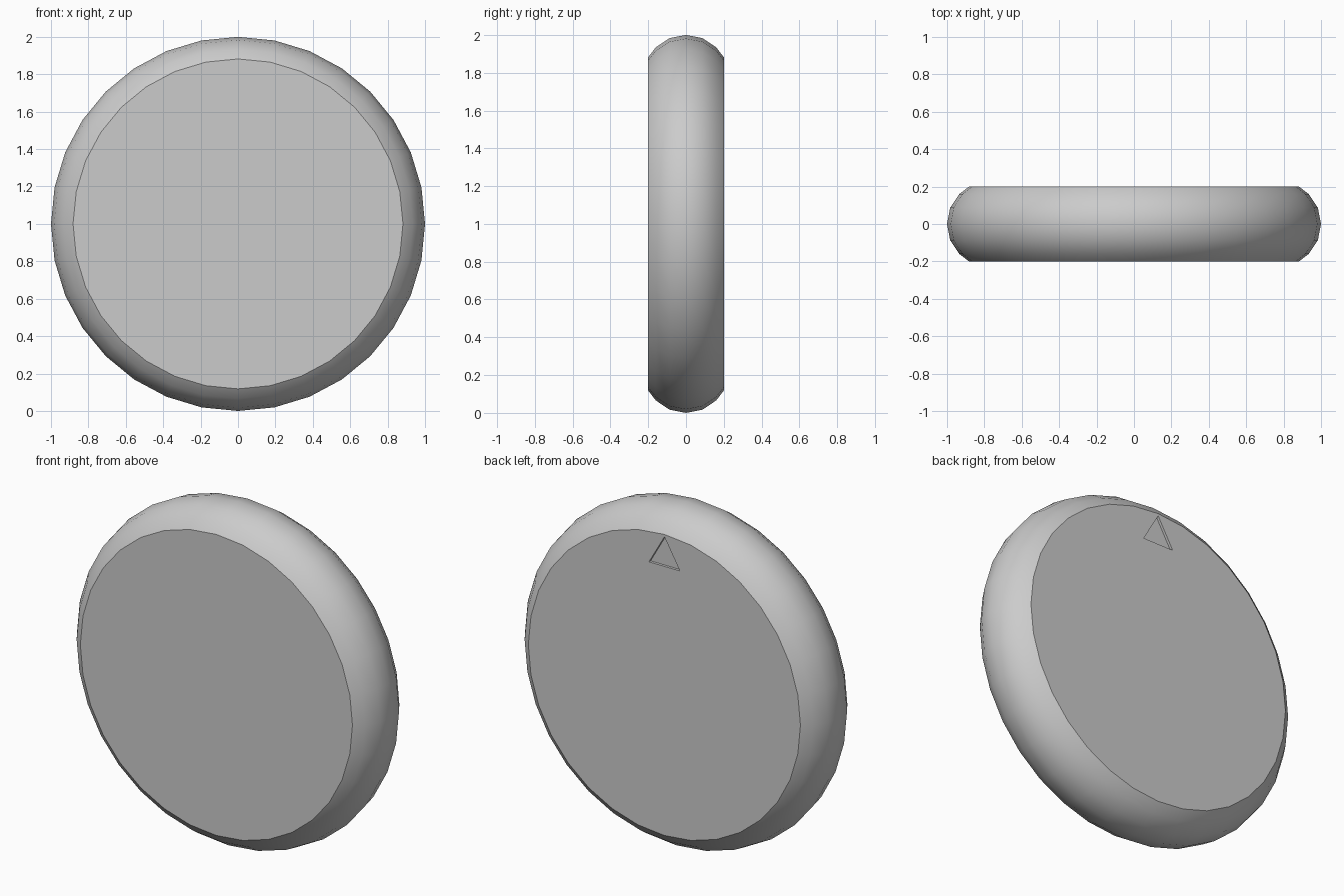
import bpy, bmesh, math
from mathutils import Matrix, Vector

cube = bpy.data.objects.get("Cube")
if cube:
    bpy.data.objects.remove(cube, do_unlink=True)

SEGMENTS = 32
HALF_DEPTH = 0.2
CENTRE = Vector((0, 0, 1))

grey = bpy.data.materials.new("plain_grey")
grey.use_nodes = True
colour = (0.6, 0.6, 0.6, 1)
grey.diffuse_color = colour
grey.node_tree.nodes["Principled BSDF"].inputs["Base Color"].default_value = colour


def make_object(name, bm):
    bmesh.ops.recalc_face_normals(bm, faces=bm.faces)
    mesh = bpy.data.meshes.new(name)
    bm.to_mesh(mesh)
    bm.free()
    mesh.materials.append(grey)
    obj = bpy.data.objects.new(name, mesh)
    bpy.context.collection.objects.link(obj)
    return obj


# Disc: rounded rim profile (radius, depth) turned about the y axis
half_rim = [(0.983, 0.087), (0.934, 0.16), (0.882, HALF_DEPTH)]
rim = [(r, -y) for r, y in reversed(half_rim)] + [(1, 0)] + half_rim
bm = bmesh.new()
points = [bm.verts.new(CENTRE + Vector((0, y, r))) for r, y in rim]
edges = [bm.edges.new(pair) for pair in zip(points, points[1:])]
bmesh.ops.spin(bm, geom=points + edges, cent=CENTRE, axis=(0, 1, 0),
               angle=math.tau, steps=SEGMENTS, use_merge=True)
bmesh.ops.remove_doubles(bm, verts=bm.verts, dist=0.0001)

# Flat front and back caps
open_edges = [e for e in bm.edges if e.is_boundary]
bmesh.ops.holes_fill(bm, edges=open_edges, sides=0)
disc = make_object("disc", bm)

# Triangular notch cut shallowly into the back face, pointing up
side, depth = 0.2, 0.015
radius = side / math.sqrt(3)
bm = bmesh.new()
bmesh.ops.create_cone(bm, cap_ends=True, segments=3, radius1=radius,
                      radius2=radius, depth=2 * depth)
apex = max(bm.verts, key=lambda v: v.co.xy.length).co
turn = Matrix.Rotation(math.pi / 2 - math.atan2(apex.y, apex.x), 4, 'Z')
stand = Matrix.Rotation(math.pi / 2, 4, 'X')
place = Matrix.Translation((0, HALF_DEPTH, 1.868 - radius))
bmesh.ops.transform(bm, matrix=place @ stand @ turn, verts=bm.verts)
cutter = make_object("notch_cutter", bm)
cutter.hide_render = True

cut = disc.modifiers.new("notch", 'BOOLEAN')
cut.operation = 'DIFFERENCE'
cut.solver = 'EXACT'
cut.object = cutter
bpy.ops.object.select_all(action='DESELECT')
disc.select_set(True)
bpy.context.view_layer.objects.active = disc
bpy.ops.object.modifier_apply(modifier=cut.name)
bpy.data.objects.remove(cutter, do_unlink=True)

# Smooth rim with crisp cap edges
bpy.ops.object.shade_smooth_by_angle(angle=math.radians(30))
